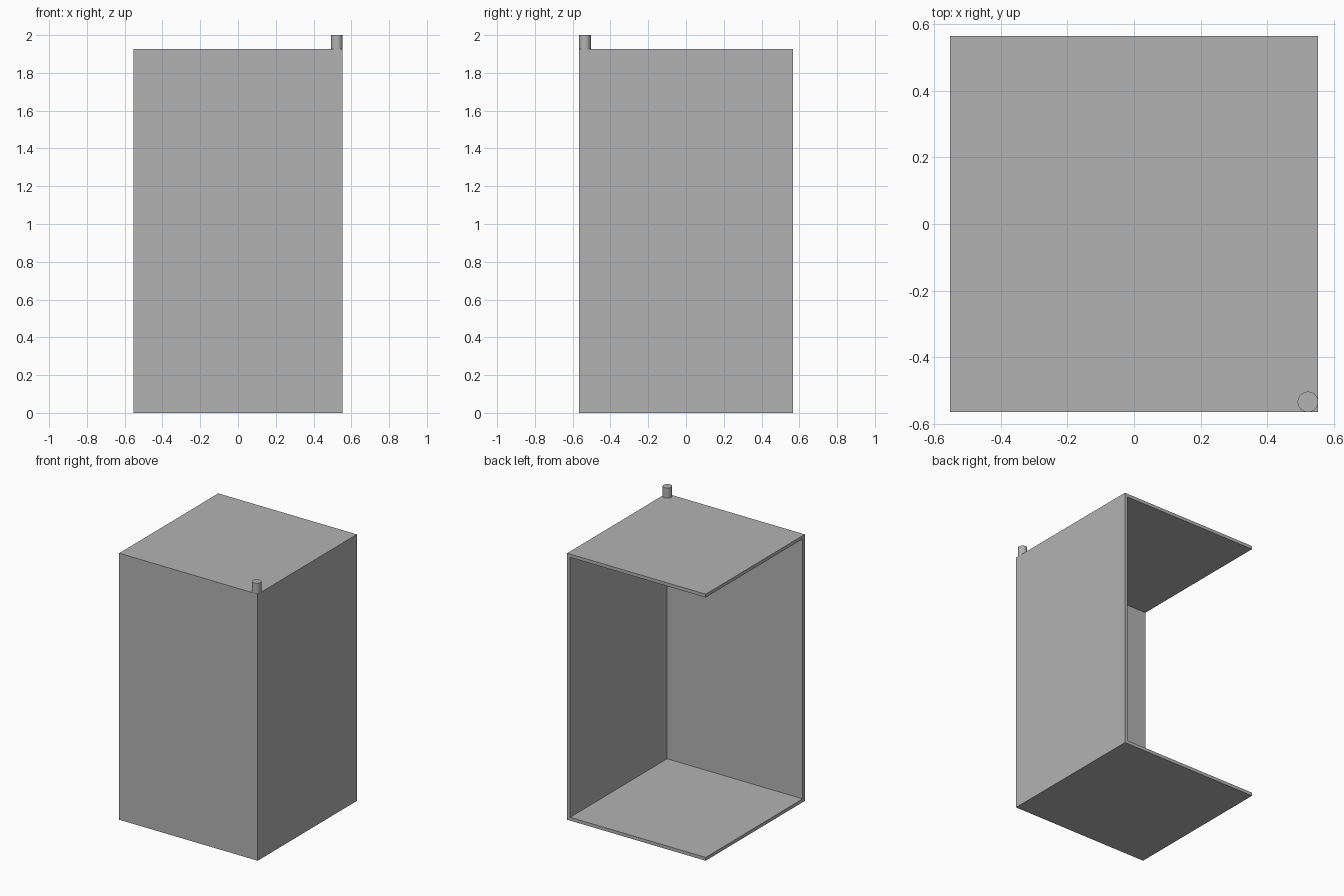
import bpy

cube = bpy.data.objects.get("Cube")
if cube:
    bpy.data.objects.remove(cube, do_unlink=True)

# Single plain grey finish
grey = bpy.data.materials.new("plain grey")
grey.use_nodes = True
colour = (0.45, 0.45, 0.45, 1)
grey.diffuse_color = colour
grey.node_tree.nodes["Principled BSDF"].inputs["Base Color"].default_value = colour

X, Y, TOP, T = 0.554, 0.566, 1.927, 0.024  # half width, half depth, height, panel thickness


def panel(name, low, high):
    """Box panel between two opposite corners."""
    centre = [(a + b) / 2 for a, b in zip(low, high)]
    bpy.ops.mesh.primitive_cube_add(size=1, location=centre)
    ob = bpy.context.object
    ob.name = name
    ob.scale = [b - a for a, b in zip(low, high)]
    bpy.ops.object.transform_apply(location=False, rotation=False, scale=True)
    ob.data.materials.append(grey)


# Floor and roof, with two walls between them; back and right side stay open
panel("floor_panel", (-X, -Y, 0), (X, Y, T))
panel("roof_panel", (-X, -Y, TOP - T), (X, Y, TOP))
panel("front_wall", (-X, -Y, T), (X, -Y + T, TOP - T))
panel("left_wall", (X - T, -Y + T, T), (X, Y, TOP - T))

# Short round pin on the roof corner
R = 0.031
bpy.ops.mesh.primitive_cylinder_add(vertices=32, radius=R, depth=2 - TOP,
                                    location=(X - R, -Y + R, (2 + TOP) / 2))
pin = bpy.context.object
pin.name = "corner_pin"
pin.data.materials.append(grey)
bpy.ops.object.shade_smooth_by_angle()
